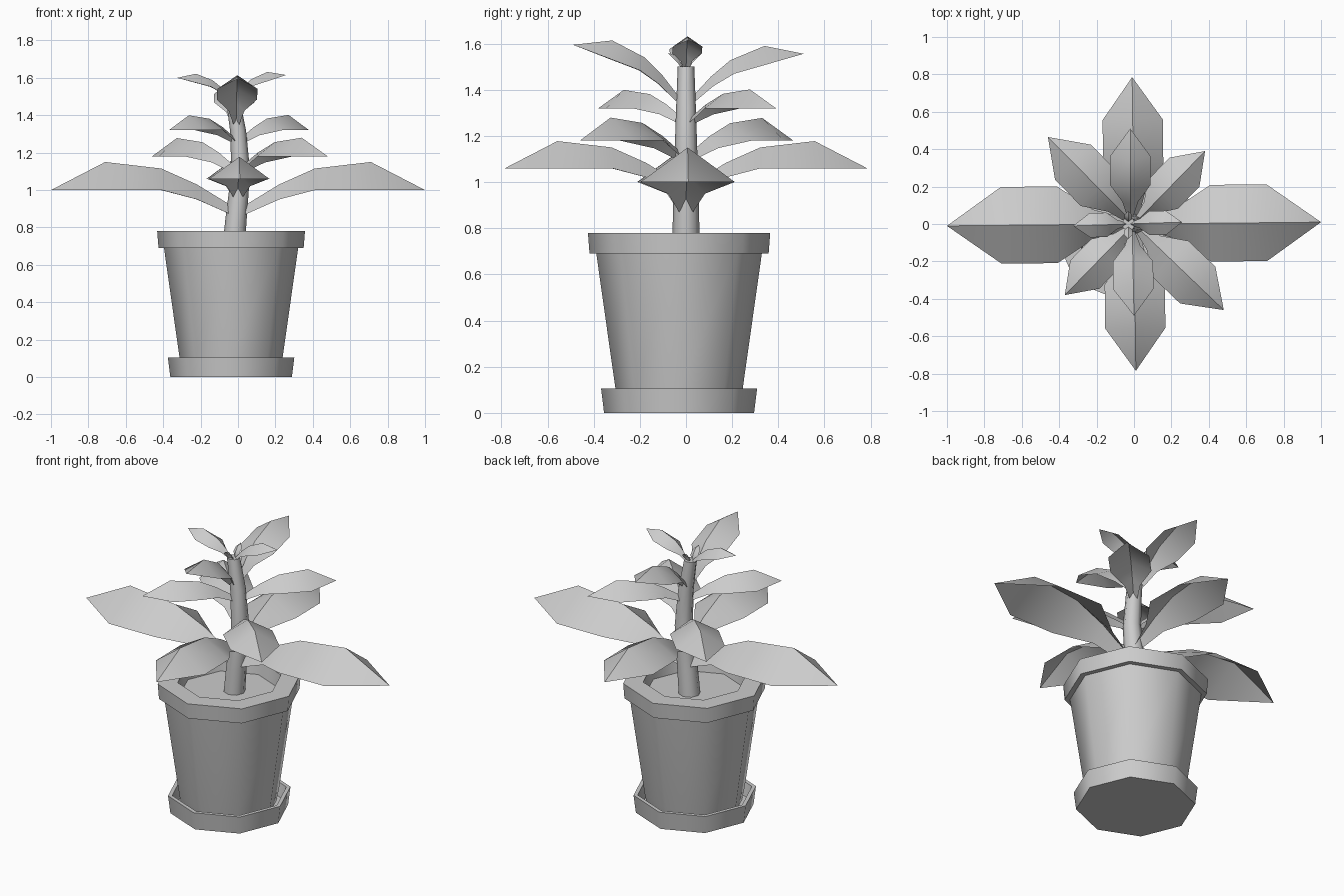
import bpy, bmesh
from math import cos, sin, tan, pi, radians
from mathutils import Matrix, Vector

cube = bpy.data.objects.get("Cube")
if cube:
    bpy.data.objects.remove(cube, do_unlink=True)

# One plain grey for everything
grey = bpy.data.materials.new("plain_grey")
grey.use_nodes = True
colour = (0.6, 0.6, 0.6, 1)
grey.diffuse_color = colour
grey.node_tree.nodes["Principled BSDF"].inputs["Base Color"].default_value = colour


def finish(name, bm):
    mesh = bpy.data.meshes.new(name)
    bm.normal_update()
    bm.to_mesh(mesh)
    bm.free()
    mesh.materials.append(grey)
    obj = bpy.data.objects.new(name, mesh)
    bpy.context.collection.objects.link(obj)
    bpy.ops.object.select_all(action="DESELECT")
    obj.select_set(True)
    bpy.context.view_layer.objects.active = obj
    bpy.ops.object.shade_smooth_by_angle(angle=radians(50))
    return obj


def loft(name, rings, sides=8):
    """Join polygon rings given as (radius, z, centre x, centre y); cap both ends."""
    bm = bmesh.new()
    loops = []
    for r, z, cx, cy in rings:
        loops.append([bm.verts.new((cx + r * cos(2 * pi * i / sides),
                                    cy + r * sin(2 * pi * i / sides), z))
                      for i in range(sides)])
    for a, b in zip(loops, loops[1:]):
        for i in range(sides):
            j = (i + 1) % sides
            bm.faces.new((a[i], a[j], b[j], b[i]))
    bm.faces.new(loops[0][::-1])
    bm.faces.new(loops[-1])
    return finish(name, bm)


def pot_part(name, profile):
    return loft(name, [(r, z, -0.037, -0.03) for r, z in profile])


# Pot, rim, soil and saucer
pot_part("saucer", [(0.325, 0), (0.338, 0.105), (0.315, 0.105), (0.3, 0.03)])
pot_part("pot_body", [(0.26, 0.03), (0.275, 0.1), (0.36, 0.7)])
pot_part("pot_rim", [(0.34, 0.69), (0.388, 0.69), (0.395, 0.78),
                     (0.285, 0.78), (0.275, 0.7)])

# Gently curved stem
loft("stem", [(0.06, 0.68, -0.025, 0), (0.057, 0.85, -0.01, 0),
              (0.05, 1.1, 0.015, 0), (0.043, 1.32, 0, 0),
              (0.036, 1.5, -0.03, 0)])

# Leaf cross-sections: distance out, half width, edge height, ridge height
SECTIONS = [(0.04, 0.03, -0.13, -0.08), (0.22, 0.08, -0.05, 0.03),
            (0.41, 0.205, 0, 0.115), (0.71, 0.205, 0, 0.15)]


def leaf(name, tip, tilt=0, origin=(0, 0)):
    """Folded leaf sheet running from the stem axis to its pointed tip."""
    bm = bmesh.new()
    tip = Vector(tip)
    out = Vector((tip.x - origin[0], tip.y - origin[1], 0))
    rise = out.length * tan(radians(tilt))
    size = out.length / cos(radians(tilt))
    rows = [[bm.verts.new((d, w, e)), bm.verts.new((d, 0, ridge)),
             bm.verts.new((d, -w, e))] for d, w, e, ridge in SECTIONS]
    for a, b in zip(rows, rows[1:]):
        for k in (0, 1):
            bm.faces.new((a[k], a[k + 1], b[k + 1], b[k]))
    point = bm.verts.new((1, 0, 0))
    for k in (0, 1):
        bm.faces.new((rows[-1][k], rows[-1][k + 1], point))
    heading = Vector((1, 0)).angle_signed(out.to_2d())
    place = (Matrix.Translation((origin[0], origin[1], tip.z - rise))
             @ Matrix.Rotation(-heading, 4, "Z")
             @ Matrix.Rotation(-radians(tilt), 4, "Y")
             @ Matrix.Scale(size, 4))
    bm.transform(place)
    return finish(name, bm)


# Opposite pairs of leaves, from the lowest upward
leaf("long_leaf_left", (1, 0.01, 1.0))
leaf("long_leaf_right", (-1, -0.01, 1.0))
leaf("lower_leaf_back", (-0.01, 0.785, 1.06))
leaf("lower_leaf_front", (0.01, -0.785, 1.06))
leaf("diagonal_leaf_front_left", (0.48, -0.46, 1.18))
leaf("diagonal_leaf_back_right", (-0.46, 0.465, 1.18))
leaf("diagonal_leaf_back_left", (0.38, 0.39, 1.32))
leaf("diagonal_leaf_front_right", (-0.37, -0.38, 1.32))

# Raised leaves at the top
leaf("upper_leaf_back", (-0.02, 0.51, 1.556), 16, (-0.02, 0))
leaf("upper_leaf_front", (0, -0.49, 1.595), 21, (-0.01, 0))
leaf("crown_leaf_left", (0.257, 0.01, 1.615), 18, (-0.04, 0))
leaf("crown_leaf_right", (-0.325, -0.01, 1.6), 15, (-0.02, 0))

# Tiny shoot leaves
leaf("shoot_leaf_back", (-0.03, 0.07, 1.56), 45, (-0.03, 0))
leaf("shoot_leaf_front", (-0.03, -0.08, 1.56), 45, (-0.03, 0))
